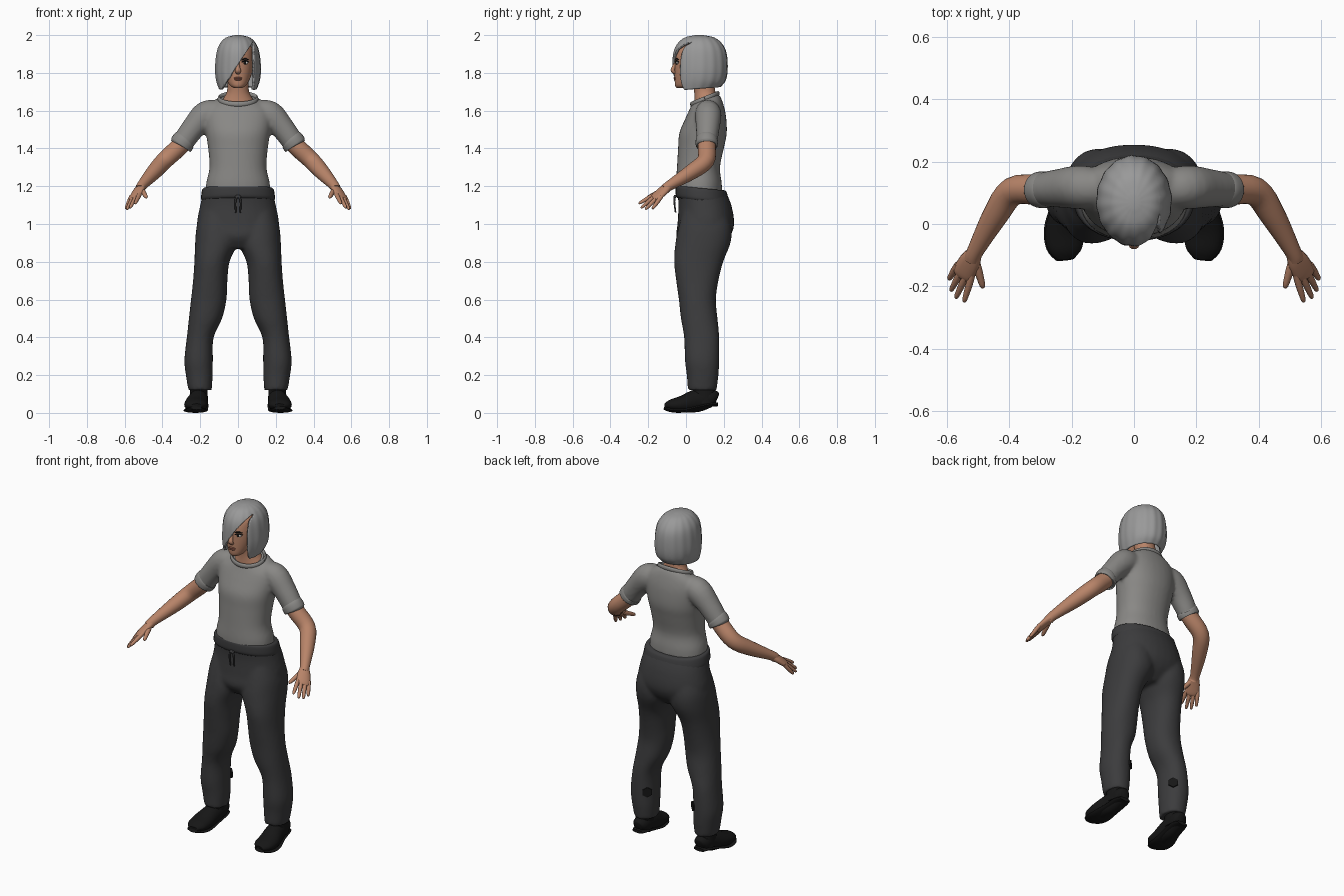
import bpy, bmesh, math
from mathutils import Vector, Matrix

cube = bpy.data.objects.get("Cube")
if cube:
    bpy.data.objects.remove(cube)


def material(name, r, g, b):
    m = bpy.data.materials.new(name)
    m.use_nodes = True
    m.diffuse_color = (r, g, b, 1)
    shader = m.node_tree.nodes["Principled BSDF"]
    shader.inputs["Base Color"].default_value = (r, g, b, 1)
    shader.inputs["Roughness"].default_value = 0.8
    return m


SKIN = material("warm skin", 0.48, 0.23, 0.14)
LIPS = material("lip brown", 0.33, 0.12, 0.08)
HAIR = material("silver hair", 0.32, 0.32, 0.32)
SHIRT = material("grey cloth", 0.25, 0.245, 0.235)
PANTS = material("charcoal cloth", 0.045, 0.045, 0.047)
BLACK = material("black leather", 0.008, 0.008, 0.008)
WHITE = material("eye white", 0.6, 0.58, 0.55)


def smooth(rows, n=4):
    """Catmull-Rom interpolation of rows of numbers."""
    out = []
    for i in range(len(rows) - 1):
        a, b, c, d = (rows[min(max(j, 0), len(rows) - 1)] for j in range(i - 1, i + 3))
        for k in range(n):
            t = k / n
            out.append([q + t / 2 * (r - p + t * (2 * p - 5 * q + 4 * r - s + t * (3 * (q - r) + s - p)))
                        for p, q, r, s in zip(a, b, c, d)])
    return out + [list(rows[-1])]


def bridge(bm, rings, caps=True):
    """Join rings of points into a tubular surface."""
    loops = [[bm.verts.new(p) for p in ring] for ring in rings]
    for lo, hi in zip(loops, loops[1:]):
        for i in range(len(lo)):
            j = (i + 1) % len(lo)
            bm.faces.new((lo[i], lo[j], hi[j], hi[i]))
    if caps:
        bm.faces.new(loops[0])
        bm.faces.new(loops[-1])


def stack(bm, rows, sides=32, power=0.92, side=1, wave=0, caps=True):
    """Horizontal oval rings; each row is z, x, y, half width, half depth, tilt."""
    rings = []
    for z, x, y, w, d, tilt in smooth([tuple(r) + (0,) * (6 - len(r)) for r in rows]):
        ring = []
        for k in range(sides):
            a = math.tau * k / sides
            c, s = math.cos(a), math.sin(a)
            swell = 1 + wave * math.sin(a * 16)
            dy = math.copysign(abs(s) ** power, s) * d * swell
            dx = math.copysign(abs(c) ** power, c) * w * swell
            ring.append((side * (x + dx), y + dy, z + tilt * dy))
        rings.append(ring)
    bridge(bm, rings, caps)


def tube(bm, rows, wide=(1, 0, 0), sides=16, side=1, n=4):
    """Oval rings along a path; each row is x, y, z, wide radius, thin radius."""
    rows = smooth([tuple(r) if len(r) == 5 else tuple(r) + (r[3],) for r in rows], n)
    pts = [Vector(r[:3]) for r in rows]
    rings = []
    for i, r in enumerate(rows):
        t = (pts[min(i + 1, len(pts) - 1)] - pts[max(i - 1, 0)]).normalized()
        u = Vector(wide)
        u = (u - t * u.dot(t)).normalized()
        v = t.cross(u)
        ring = []
        for k in range(sides):
            a = math.tau * k / sides
            p = pts[i] + u * r[3] * math.cos(a) + v * r[4] * math.sin(a)
            ring.append((side * p.x, p.y, p.z))
        rings.append(ring)
    bridge(bm, rings)


def finish(name, bm, mat, mirror=False, blend=False):
    bmesh.ops.recalc_face_normals(bm, faces=bm.faces)
    me = bpy.data.meshes.new(name)
    bm.to_mesh(me)
    bm.free()
    me.materials.append(mat)
    me.polygons.foreach_set("use_smooth", [True] * len(me.polygons))
    me.set_sharp_from_angle(angle=math.radians(50))
    ob = bpy.data.objects.new(name, me)
    bpy.context.collection.objects.link(ob)
    if mirror:
        ob.modifiers.new("mirror", "MIRROR").use_clip = False
    if blend:
        rm = ob.modifiers.new("blend", "REMESH")
        rm.mode, rm.voxel_size, rm.use_smooth_shade = "VOXEL", 0.01, True
        sm = ob.modifiers.new("soften", "SMOOTH")
        sm.factor, sm.iterations = 0.5, 6
    return ob


def make_stack(name, rows, mat, mirror=False, **kw):
    bm = bmesh.new()
    stack(bm, rows, **kw)
    return finish(name, bm, mat, mirror)


def make_tube(name, rows, mat, mirror=False, **kw):
    bm = bmesh.new()
    tube(bm, rows, **kw)
    return finish(name, bm, mat, mirror)


def blob(name, loc, size, mat, mirror=False):
    bm = bmesh.new()
    bmesh.ops.create_uvsphere(bm, u_segments=16, v_segments=10, radius=1,
                              matrix=Matrix.Translation(loc) @ Matrix.Diagonal((*size, 1)))
    return finish(name, bm, mat, mirror)


# Trousers: hips and both legs blended into one cloth surface
bm = bmesh.new()
stack(bm, [(1.18, 0, .08, .183, .127), (1.1, 0, .1, .2, .14), (1, 0, .105, .218, .15),
           (.93, 0, .09, .2, .14), (.87, 0, .08, .12, .09)])
leg = [(1.06, .1, .1, .1, .12), (.98, .11, .1, .11, .14), (.9, .114, .09, .113, .146),
       (.8, .138, .067, .093, .13), (.7, .147, .06, .091, .112), (.6, .155, .06, .094, .098),
       (.5, .172, .07, .088, .097), (.4, .2, .083, .071, .093), (.28, .209, .085, .075, .091),
       (.2, .205, .088, .071, .084), (.12, .201, .086, .062, .076)]
for s in (1, -1):
    stack(bm, leg, side=s)
finish("trousers", bm, PANTS, blend=True)
make_stack("waistband", [(1.19, 0, .08, .182, .128, -.1), (1.18, 0, .081, .19, .135, -.1),
                         (1.14, 0, .086, .196, .14, -.1), (1.125, 0, .088, .192, .134, -.1)], PANTS)
make_tube("drawstring", [(.004, -.058, 1.15, .006), (.014, -.062, 1.12, .005), (.012, -.055, 1.06, .004)],
          PANTS, mirror=True, sides=8)
blob("drawstring_knot", (0, -.058, 1.145), (.016, .008, .009), PANTS)

# Dark patches on the inner back of the lower legs
normal = Vector((-.65, .75, 0)).normalized()
bm = bmesh.new()
place = Matrix.Translation(Vector((.155, .151, .29)) + normal * .002)
bmesh.ops.create_cone(bm, cap_ends=True, segments=6, radius1=.03, radius2=.03, depth=.009,
                      matrix=place @ normal.to_track_quat("Z", "Y").to_matrix().to_4x4())
finish("leg_patch", bm, BLACK, mirror=True)

# Shoes
make_tube("shoe", [(.205, .165, .075, .028), (.205, .14, .08, .045), (.21, .06, .065, .052, .06),
                   (.222, -.02, .046, .062, .045), (.222, -.08, .041, .055, .03),
                   (.22, -.112, .036, .028, .013)], BLACK, mirror=True, sides=20)
make_tube("shoe_sole", [(.206, .168, .045, .035, .01), (.206, .13, .045, .05, .012),
                        (.212, .06, .03, .055, .012), (.224, -.02, .013, .065, .012),
                        (.224, -.08, .016, .056, .012), (.221, -.114, .026, .03, .01)], BLACK, mirror=True)
make_stack("shoe_ankle", [(.05, .208, .09, .05, .065), (.1, .208, .095, .047, .06),
                          (.17, .206, .09, .044, .055)], BLACK, mirror=True, sides=20)

# Shirt: torso and sleeves blended
bm = bmesh.new()
stack(bm, [(1.165, 0, .07, .172, .121), (1.22, 0, .068, .168, .121), (1.3, 0, .066, .151, .114),
           (1.4, 0, .079, .158, .121), (1.48, 0, .09, .17, .126), (1.56, 0, .102, .178, .11, .1),
           (1.615, 0, .106, .168, .092, .2), (1.645, 0, .103, .132, .08, .35), (1.662, 0, .1, .1, .07, .4)])
sleeve = [(.09, .112, 1.6, .055), (.165, .118, 1.58, .074, .07), (.235, .115, 1.51, .063),
          (.297, .11, 1.425, .058, .054)]
for s in (1, -1):
    tube(bm, sleeve, sides=24, side=s)
finish("shirt", bm, SHIRT, blend=True)
make_tube("sleeve_cuff", [(.28, .111, 1.447, .06, .056), (.288, .11, 1.438, .063, .059),
                          (.302, .11, 1.418, .062, .058), (.304, .11, 1.415, .054, .05)], SHIRT, mirror=True, sides=24)
collar = []
for k in range(25):
    a = math.tau * k / 24
    collar.append((.1 * math.cos(a), .1 + .07 * math.sin(a), 1.662 + .028 * math.sin(a), .014, .008))
make_tube("collar", collar, SHIRT, wide=(0, 0, 1), sides=10, n=2)

# Arms and hands
make_tube("arm", [(.25, .112, 1.48, .045), (.31, .11, 1.41, .048), (.39, .104, 1.335, .046),
                  (.445, .028, 1.275, .041), (.508, -.085, 1.205, .027), (.518, -.11, 1.185, .027)],
          SKIN, mirror=True, sides=20)
ACROSS = (.75, .6, -.2)
make_tube("palm", [(.512, -.095, 1.197, .026, .022), (.527, -.122, 1.175, .036, .02),
                   (.547, -.158, 1.143, .038, .016), (.553, -.17, 1.132, .03, .01)],
          SKIN, mirror=True, wide=ACROSS)
fingers = {"index_finger": ((.523, -.175, 1.152), (.545, -.25, 1.108)),
           "middle_finger": ((.54, -.168, 1.145), (.572, -.238, 1.085)),
           "ring_finger": ((.556, -.154, 1.14), (.588, -.215, 1.077)),
           "little_finger": ((.57, -.138, 1.135), (.594, -.178, 1.08)),
           "thumb": ((.508, -.12, 1.18), (.484, -.205, 1.14))}
for name, (base, tip) in fingers.items():
    base, tip = Vector(base), Vector(tip)
    radius = .013 if name == "thumb" else .011
    path = [(*base.lerp(tip, t), radius * f) for t, f in ((-.2, 1), (.3, 1.05), (.65, .9), (.92, .7), (1, .3))]
    make_tube(name, path, SKIN, mirror=True, wide=ACROSS, sides=10, n=2)

# Neck and head
make_stack("neck", [(1.65, 0, .1, .086, .057, .4), (1.68, 0, .1, .068, .055, .2),
                    (1.71, 0, .098, .057, .056), (1.78, 0, .085, .056, .056)], SKIN)
make_stack("head", [(1.72, 0, -.018, .022, .03), (1.735, 0, -.008, .044, .05), (1.78, 0, .02, .068, .08),
                    (1.83, 0, .03, .078, .09), (1.88, 0, .04, .08, .098), (1.93, 0, .05, .075, .09),
                    (1.96, 0, .06, .05, .06)], SKIN, power=1)
make_tube("nose", [(0, -.05, 1.86, .008), (0, -.064, 1.832, .01), (0, -.07, 1.812, .016, .011),
                   (0, -.056, 1.799, .012, .008)], SKIN, sides=12)
blob("upper_lip", (0, -.057, 1.773), (.022, .009, .005), LIPS)
blob("lower_lip", (0, -.056, 1.765), (.019, .009, .006), LIPS)
blob("eye", (.037, -.046, 1.853), (.017, .007, .008), WHITE, mirror=True)
blob("iris", (.036, -.05, 1.853), (.008, .005, .008), BLACK, mirror=True)
for part, z in (("eyebrow", 1.872), ("eyelash", 1.861)):
    make_tube(part, [(.018, -.055, z - .004, .003), (.038, -.05, z + .003, .004), (.058, -.038, z - .003, .002)],
              BLACK, mirror=True, wide=(0, 0, 1), sides=8)

# Bobbed hair with a sweeping fringe: a shell cut open over the face
bm = bmesh.new()
stack(bm, [(2, 0, .07, .015, .02), (1.986, 0, .072, .065, .08), (1.95, 0, .073, .098, .121),
           (1.9, 0, .074, .114, .141), (1.82, 0, .074, .121, .146), (1.76, 0, .07, .115, .14),
           (1.715, 0, .06, .1, .122, .08)], sides=96, power=1, wave=.01, caps=False)
bm.verts.ensure_lookup_table()
bm.faces.new(bm.verts[:96])
edge = Vector((.05, 0, 1.92))
slope = Vector((.18, 0, -.12)).normalized()
for point, direction in ((edge, slope), (Vector((.083, 0, 0)), Vector((1, 0, 0)))):
    bmesh.ops.bisect_plane(bm, geom=bm.verts[:] + bm.edges[:] + bm.faces[:], plane_co=point, plane_no=direction)
opening = []
for f in bm.faces:
    c = f.calc_center_median()
    if c.y < .03 and c.x < .083 and (c - edge).dot(slope) > 0:
        opening.append(f)
bmesh.ops.delete(bm, geom=opening, context="FACES")
hair = finish("hair", bm, HAIR)
shell = hair.modifiers.new("thickness", "SOLIDIFY")
shell.thickness, shell.offset = .012, -1
